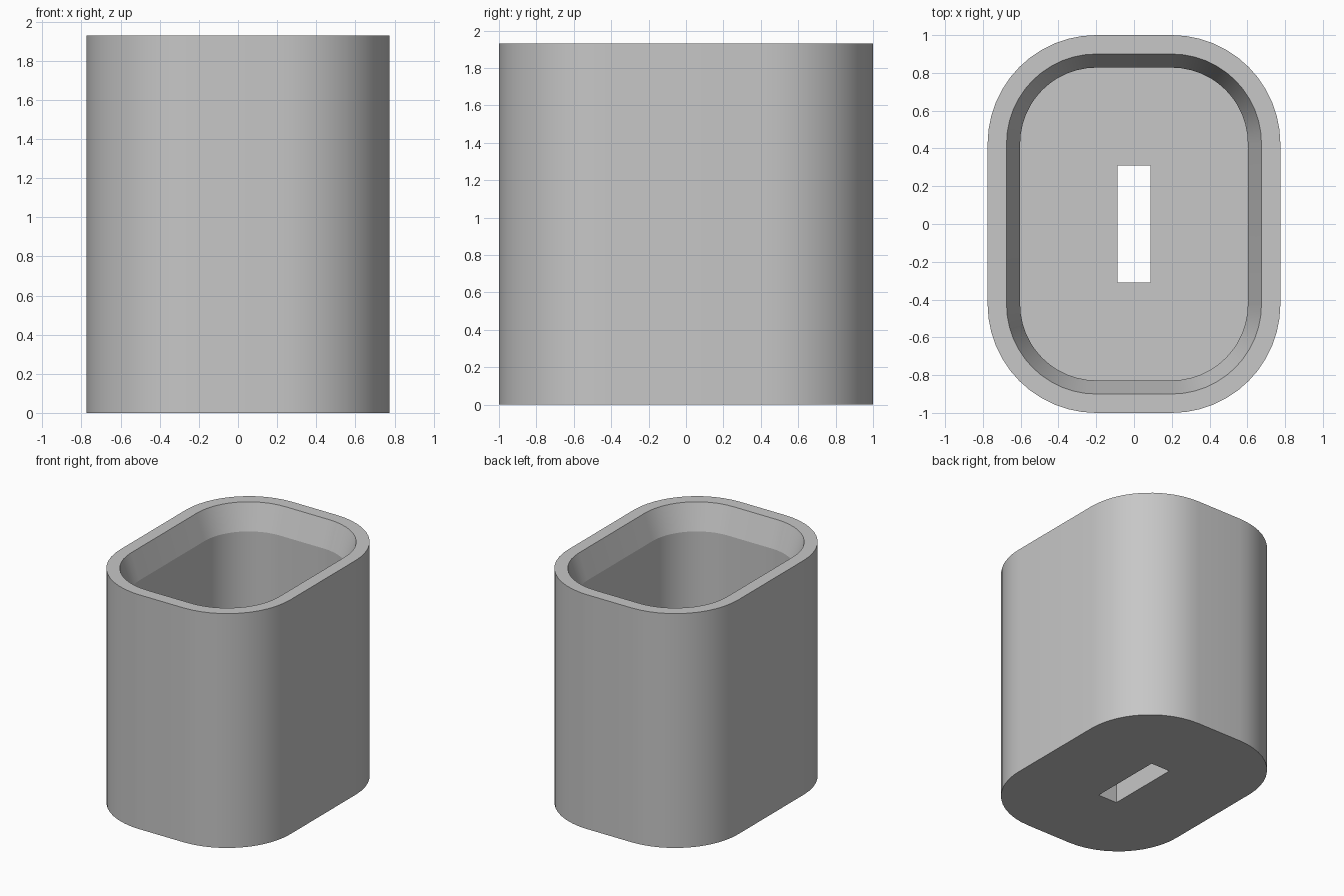
import bpy, bmesh, math

cube = bpy.data.objects.get("Cube")
if cube:
    bpy.data.objects.remove(cube, do_unlink=True)

HEIGHT, FLOOR, CHAMFER = 1.93, 0.20, 0.21
CORE_X, CORE_Y = 0.20, 0.425      # centres of the corner arcs
STEPS = 12                        # segments per rounded corner

grey = bpy.data.materials.new("plain grey")
grey.use_nodes = True
colour = (0.57, 0.57, 0.57, 1)
grey.diffuse_color = colour
grey.node_tree.nodes["Principled BSDF"].inputs["Base Color"].default_value = colour

bm = bmesh.new()


def ring(points, z):
    return [bm.verts.new((x, y, z)) for x, y in points]


def rounded(radius):
    """Outline of a rounded rectangle around the fixed corner centres."""
    points = []
    for quarter, (sx, sy) in enumerate([(1, 1), (-1, 1), (-1, -1), (1, -1)]):
        for i in range(STEPS + 1):
            a = (quarter + i / STEPS) * math.pi / 2
            points.append((sx * CORE_X + radius * math.cos(a),
                           sy * CORE_Y + radius * math.sin(a)))
    return points


def bridge(lower, upper):
    for i in range(len(lower)):
        j = (i + 1) % len(lower)
        bm.faces.new((lower[i], lower[j], upper[j], upper[i]))


def fill_between(outer, inner):
    """Flat plate with a hole."""
    edges = [bm.edges.get((r[i - 1], r[i])) for r in (outer, inner) for i in range(len(r))]
    bmesh.ops.triangle_fill(bm, edges=edges, use_beauty=True)


# Shell: outer wall, rim, chamfered lip, inner wall
shell = [ring(rounded(r), z) for r, z in [
    (0.575, 0), (0.575, HEIGHT), (0.475, HEIGHT),
    (0.403, HEIGHT - CHAMFER), (0.403, FLOOR)]]
for a, b in zip(shell, shell[1:]):
    bridge(a, b)

# Slot through the floor
slot = [(0.087, 0.31), (-0.087, 0.31), (-0.087, -0.31), (0.087, -0.31)]
slot_low, slot_high = ring(slot, 0), ring(slot, FLOOR)
bridge(slot_low, slot_high)
fill_between(shell[0], slot_low)
fill_between(shell[-1], slot_high)
bmesh.ops.recalc_face_normals(bm, faces=bm.faces[:])

mesh = bpy.data.meshes.new("slotted_sleeve")
bm.to_mesh(mesh)
bm.free()
mesh.materials.append(grey)
sleeve = bpy.data.objects.new("slotted_sleeve", mesh)
bpy.context.collection.objects.link(sleeve)

# Smooth the rounded corners, keep rim and chamfer edges sharp
bpy.ops.object.select_all(action='DESELECT')
sleeve.select_set(True)
bpy.context.view_layer.objects.active = sleeve
bpy.ops.object.shade_smooth_by_angle(angle=math.radians(14))
